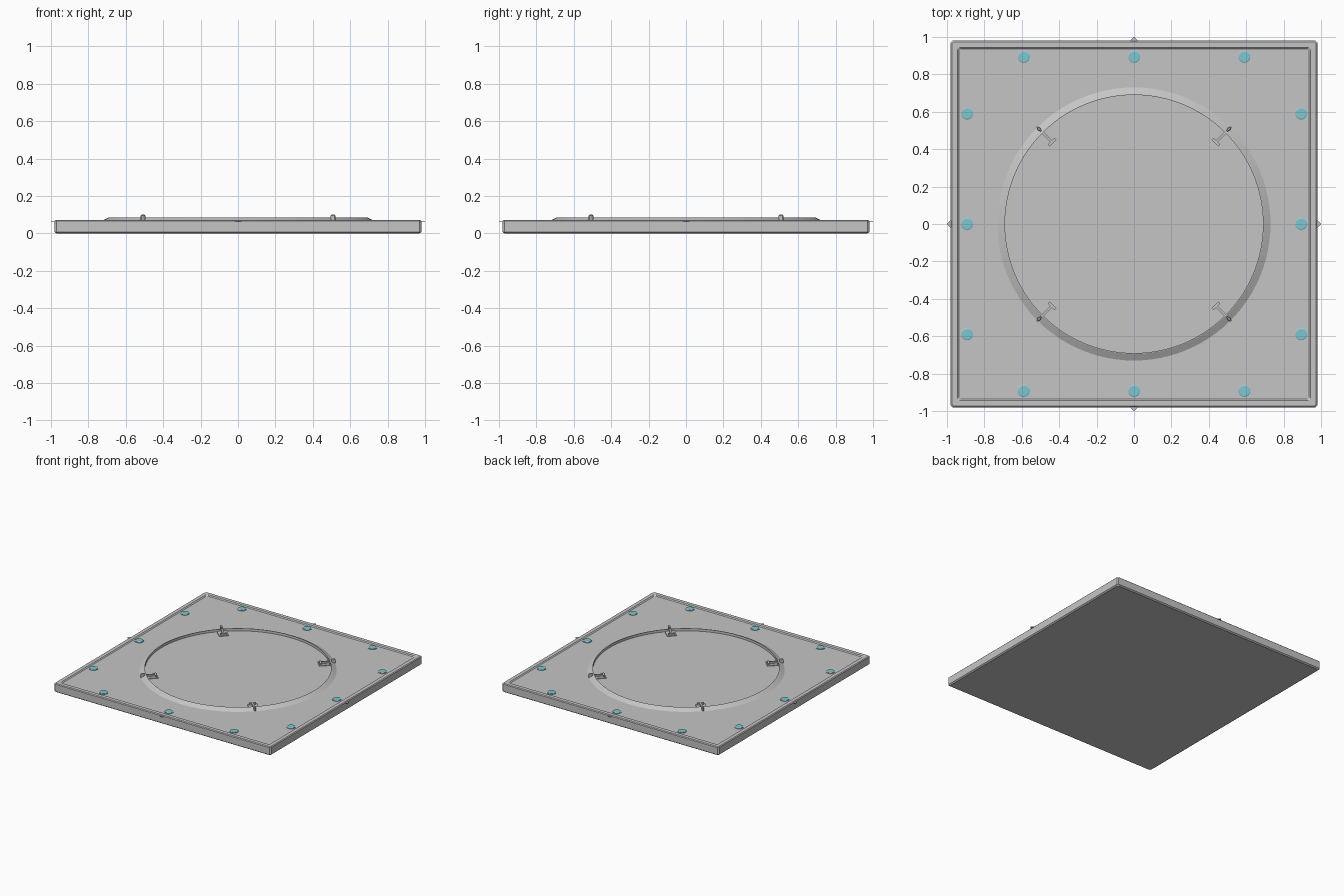
import bpy, bmesh
from math import cos, sin, pi, radians
from mathutils import Matrix

if "Cube" in bpy.data.objects:
    bpy.data.objects.remove(bpy.data.objects["Cube"], do_unlink=True)


def material(name, rgb):
    m = bpy.data.materials.new(name)
    m.use_nodes = True
    m.diffuse_color = (*rgb, 1)
    m.node_tree.nodes["Principled BSDF"].inputs["Base Color"].default_value = (*rgb, 1)
    return m


grey = material("concrete grey", (0.56, 0.56, 0.56))
teal = material("lamp teal", (0.20, 0.57, 0.64))
DECK = 0.065


def finish(name, bm, mat, smooth=False):
    bmesh.ops.recalc_face_normals(bm, faces=bm.faces)
    mesh = bpy.data.meshes.new(name)
    bm.to_mesh(mesh)
    bm.free()
    mesh.materials.append(mat)
    ob = bpy.data.objects.new(name, mesh)
    bpy.context.collection.objects.link(ob)
    if smooth:
        bpy.ops.object.select_all(action="DESELECT")
        ob.select_set(True)
        bpy.context.view_layer.objects.active = ob
        bpy.ops.object.shade_smooth_by_angle(angle=radians(25))
    return ob


def loft(name, loops, mat, caps=True, closed=False, smooth=False, place=Matrix()):
    """Skin a stack of equally long point loops."""
    bm = bmesh.new()
    rows = [[bm.verts.new(place @ Matrix.Translation(p).translation) for p in loop]
            for loop in loops]
    pairs = list(zip(rows, rows[1:]))
    if closed:
        pairs.append((rows[-1], rows[0]))
    for a, b in pairs:
        n = len(a)
        for i in range(n):
            j = (i + 1) % n
            bm.faces.new((a[i], a[j], b[j], b[i]))
    if caps:
        bm.faces.new(rows[0])
        bm.faces.new(rows[-1])
    return finish(name, bm, mat, smooth)


def square(h, z, cut=0.01):
    """Square outline with clipped corners."""
    c = h - cut
    quarter = [(h, -c), (h, c)]
    return [(x * cos(q) - y * sin(q), x * sin(q) + y * cos(q), z)
            for q in (0, pi / 2, pi, 3 * pi / 2) for x, y in quarter]


def circle(r, z, n):
    return [(r * cos(2 * pi * i / n), r * sin(2 * pi * i / n), z) for i in range(n)]


def box(name, x, y, z, place):
    """Box between (low, high) pairs, moved by a matrix."""
    bm = bmesh.new()
    size = [b - a for a, b in (x, y, z)]
    mid = [(a + b) / 2 for a, b in (x, y, z)]
    bmesh.ops.create_cube(bm, size=1, matrix=place @ Matrix.Translation(mid)
                          @ Matrix.Diagonal((*size, 1)))
    return finish(name, bm, grey)


# Slab with chamfered edges and a raised rim around the deck
slab = [(0.97, 0), (0.98, 0.008), (0.98, 0.066), (0.974, 0.072),
        (0.944, 0.072), (0.936, DECK)]
loft("slab", [square(h, z) for h, z in slab], grey)

# Circular kerb: sloped outside, upright inside
kerb = [(0.73, DECK), (0.694, 0.085), (0.69, 0.085), (0.69, DECK)]
loft("landing_circle_kerb", [circle(r, z, 96) for r, z in kerb], grey,
     caps=False, closed=True, smooth=True)

# Perimeter lamps, three along each side
for side in range(4):
    for k, along in enumerate((-0.59, 0, 0.59)):
        place = Matrix.Rotation(side * pi / 2, 4, "Z") @ Matrix.Translation((0.893, along, 0))
        loft(f"lamp_collar_{side}_{k}",
             [circle(r, z, 24) for r, z in ((0.034, DECK), (0.034, 0.069), (0.03, 0.07))],
             grey, smooth=True, place=place)
        loft(f"lamp_lens_{side}_{k}",
             [circle(r, z, 24) for r, z in ((0.031, DECK), (0.031, 0.071), (0.027, 0.073))],
             teal, smooth=True, place=place)

# Thin pointed tab in the middle of each side
for side in range(4):
    turn = Matrix.Rotation(side * pi / 2, 4, "Z")
    outline = [(0.962, -0.018), (0.982, -0.018), (1.0, 0), (0.982, 0.018), (0.962, 0.018)]
    loft(f"edge_tab_{side}", [[(x, y, z) for x, y in outline] for z in (0.063, 0.067)],
         grey, place=turn)

# Diagonal anchors inside the kerb, each with a fin on the kerb
for corner in range(4):
    turn = Matrix.Rotation(pi / 4 + corner * pi / 2, 4, "Z")
    box(f"anchor_base_{corner}", (0.605, 0.685), (-0.037, 0.037), (DECK, 0.071), turn)
    box(f"anchor_spine_{corner}", (0.618, 0.69), (-0.007, 0.007), (0.07, 0.083), turn)
    box(f"anchor_bar_{corner}", (0.612, 0.626), (-0.026, 0.026), (0.07, 0.083), turn)
    fin = turn @ Matrix.Translation((0.718, 0, 0)) @ Matrix.Diagonal((1, 0.5, 1, 1))
    loft(f"kerb_fin_{corner}",
         [circle(r, z, 12) for r, z in ((0.016, 0.068), (0.016, 0.096), (0.009, 0.1))],
         grey, smooth=True, place=fin)
